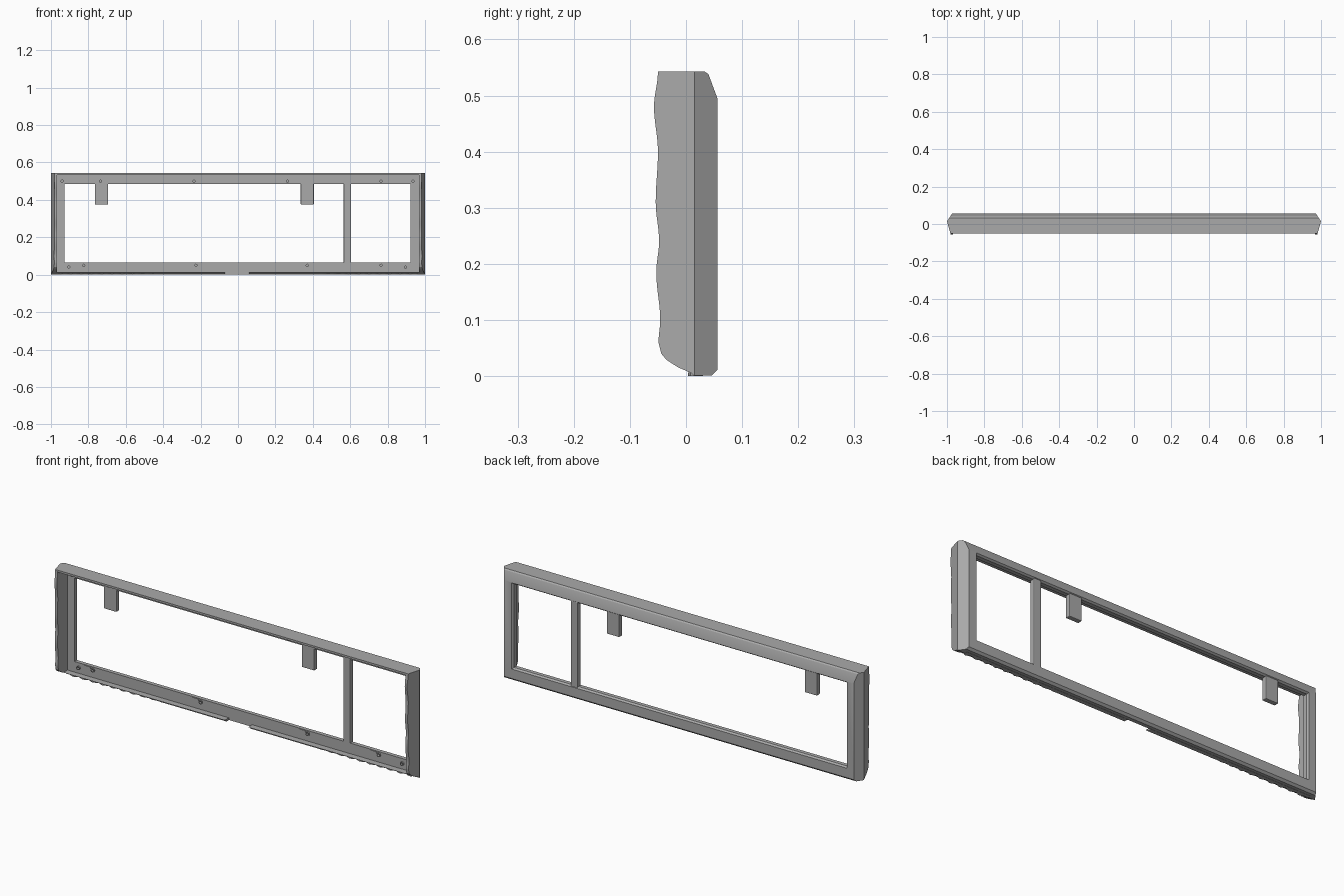
import bpy, bmesh, math
from mathutils import Matrix

if "Cube" in bpy.data.objects:
    bpy.data.objects.remove(bpy.data.objects["Cube"], do_unlink=True)

grey = bpy.data.materials.new("plain grey")
grey.use_nodes = True
GREY = (0.4, 0.4, 0.4, 1)
grey.diffuse_color = GREY
grey.node_tree.nodes["Principled BSDF"].inputs["Base Color"].default_value = GREY

PLATE_FRONT, PLATE_BACK = 0.027, 0.056


def finish(name, bm):
    bmesh.ops.recalc_face_normals(bm, faces=bm.faces[:])
    mesh = bpy.data.meshes.new(name)
    bm.to_mesh(mesh)
    bm.free()
    ob = bpy.data.objects.new(name, mesh)
    bpy.context.scene.collection.objects.link(ob)
    mesh.materials.append(grey)
    return ob


def prism(name, points, offset):
    """Flat outline pushed along a vector."""
    bm = bmesh.new()
    face = bm.faces.new([bm.verts.new(p) for p in points])
    out = bmesh.ops.extrude_face_region(bm, geom=[face])
    moved = [v for v in out["geom"] if isinstance(v, bmesh.types.BMVert)]
    bmesh.ops.translate(bm, verts=moved, vec=offset)
    return finish(name, bm)


def box(name, x0, x1, y0, y1, z0, z1):
    return prism(name, [(x0, y0, z0), (x1, y0, z0), (x1, y0, z1), (x0, y0, z1)],
                 (0, y1 - y0, 0))


def activate(ob):
    bpy.ops.object.select_all(action="DESELECT")
    ob.select_set(True)
    bpy.context.view_layer.objects.active = ob


def bevel(ob, width):
    mod = ob.modifiers.new("bevel", "BEVEL")
    mod.width, mod.segments = width, 2


def cut(ob, cutter):
    mod = ob.modifiers.new("cut", "BOOLEAN")
    mod.operation, mod.object, mod.solver = "DIFFERENCE", cutter, "EXACT"
    activate(ob)
    bpy.ops.object.modifier_apply(modifier=mod.name)
    bpy.data.objects.remove(cutter, do_unlink=True)


def wavy_edge():
    """Undulating front edge of the side walls, eased between its extremes."""
    keys = [(-0.05, 0.543), (-0.057, 0.48), (-0.05, 0.40), (-0.054, 0.31),
            (-0.048, 0.24), (-0.053, 0.185), (-0.046, 0.10), (-0.049, 0.06)]
    pts = []
    for (y0, z0), (y1, z1) in zip(keys, keys[1:]):
        for i in range(6):
            t = i / 6
            e = (1 - math.cos(math.pi * t)) / 2
            pts.append((y0 + (y1 - y0) * e, z0 + (z1 - z0) * t))
    return pts + [keys[-1], (-0.044, 0.04), (-0.035, 0.029), (-0.015, 0.016), (0.01, 0.005)]


# Case shell: side profile swept across, ends tapered from the widest line
profile = wavy_edge() + [(0.014, 0.001), (0.046, 0.001), (PLATE_BACK, 0.011),
                         (PLATE_BACK, 0.495), (0.04, 0.538), (0.033, 0.543)]
bm = bmesh.new()
cap = bm.faces.new([bm.verts.new((-1, y, z)) for y, z in profile])
out = bmesh.ops.extrude_face_region(bm, geom=[cap])
bmesh.ops.translate(bm, vec=(2, 0, 0),
                    verts=[v for v in out["geom"] if isinstance(v, bmesh.types.BMVert)])
bmesh.ops.bisect_plane(bm, geom=bm.verts[:] + bm.edges[:] + bm.faces[:],
                       plane_co=(0, 0.015, 0), plane_no=(0, 1, 0))
for v in bm.verts:
    d = v.co.y - 0.015
    v.co.x *= 1 - (0.68 * d if d > 0 else -0.28 * d)
shell = finish("case_shell", bm)

# Hollow inside, gap in the front lip, straight top lip
cut(shell, box("cavity", -0.967, 0.967, -0.2, PLATE_FRONT, 0.012, 0.533))
cut(shell, box("lip_gap", -0.07, 0.06, -0.2, PLATE_FRONT, -0.1, 0.03))
cut(shell, box("top_lip_trim", -0.967, 0.967, -0.2, -0.05, 0.5, 0.6))

# Window opening flaring outward at the back
bm = bmesh.new()
loops = []
for y, g in [(0.0, 0), (0.047, 0), (0.066, 0.014)]:
    loops.append([bm.verts.new(p) for p in [
        (-0.928 - g, y, 0.065 - g), (0.923 + g, y, 0.065 - g),
        (0.923 + g, y, 0.485 + g), (-0.928 - g, y, 0.485 + g)]])
for a, b in zip(loops, loops[1:]):
    for i in range(4):
        j = (i + 1) % 4
        bm.faces.new([a[i], a[j], b[j], b[i]])
bm.faces.new(loops[0])
bm.faces.new(loops[-1])
cut(shell, finish("window", bm))

# Screw positions along the top and bottom rails
screws = [(x, 0.5) for x in (-0.94, -0.735, -0.235, 0.265, 0.765, 0.935)]
screws += [(x, 0.05) for x in (-0.825, -0.225, 0.37, 0.765)]
screws += [(-0.905, 0.04), (0.895, 0.04)]


def disc(x, z, r, n=16):
    return [(x + r * math.cos(k * math.tau / n), z + r * math.sin(k * math.tau / n))
            for k in range(n)]


for x, z in screws:
    hole = prism("hole", [(a, 0.01, b) for a, b in disc(x, z, 0.006)], (0, 0.034, 0))
    cut(shell, hole)
    # Raised ring round each hole
    bm = bmesh.new()
    rings = [[bm.verts.new((a, y, b)) for a, b in disc(x, z, r)]
             for r, y in [(0.006, 0.03), (0.006, 0.021), (0.010, 0.021), (0.010, 0.03)]]
    for a, b in zip(rings, rings[1:] + rings[:1]):
        for i in range(16):
            j = (i + 1) % 16
            bm.faces.new([a[i], a[j], b[j], b[i]])
    finish("screw_boss", bm)

# Thin webs bracing the lower screws
for x, z in screws[6:10]:
    prism("boss_web", [(x - 0.045, 0.023, 0.063), (x - 0.02, 0.023, 0.054),
                       (x - 0.008, 0.023, 0.043), (x - 0.01, 0.023, 0.056),
                       (x - 0.015, 0.023, 0.063)], (0, 0.006, 0))

activate(shell)
bpy.ops.object.shade_smooth_by_angle(angle=math.radians(25))

# Divider and hanging tabs
divider = box("divider_bar", 0.565, 0.605, PLATE_FRONT, 0.054, 0.055, 0.492)
bevel(divider, 0.005)
for x in (-0.73, 0.37):
    tab = box("hanging_tab", x - 0.035, x + 0.035, PLATE_FRONT, 0.052, 0.375, 0.492)
    bevel(tab, 0.004)

# Scalloped lips along the bottom edge, fading toward the middle
for name, x0, x1 in [("left_lip", 0.06, 0.96), ("right_lip", -0.96, -0.07)]:
    n = 160
    pts = []
    for i in range(n + 1):
        x = x0 + (x1 - x0) * i / n
        fade = min(1, max(0, (abs(x) - 0.4) / 0.2))
        pts.append((x, 0.009 - 0.005 * fade * math.sin(x * math.tau / 0.055), 0))
    pts += [(x1, 0.03, 0), (x0, 0.03, 0)]
    prism(name, pts, (0, 0, 0.006))
